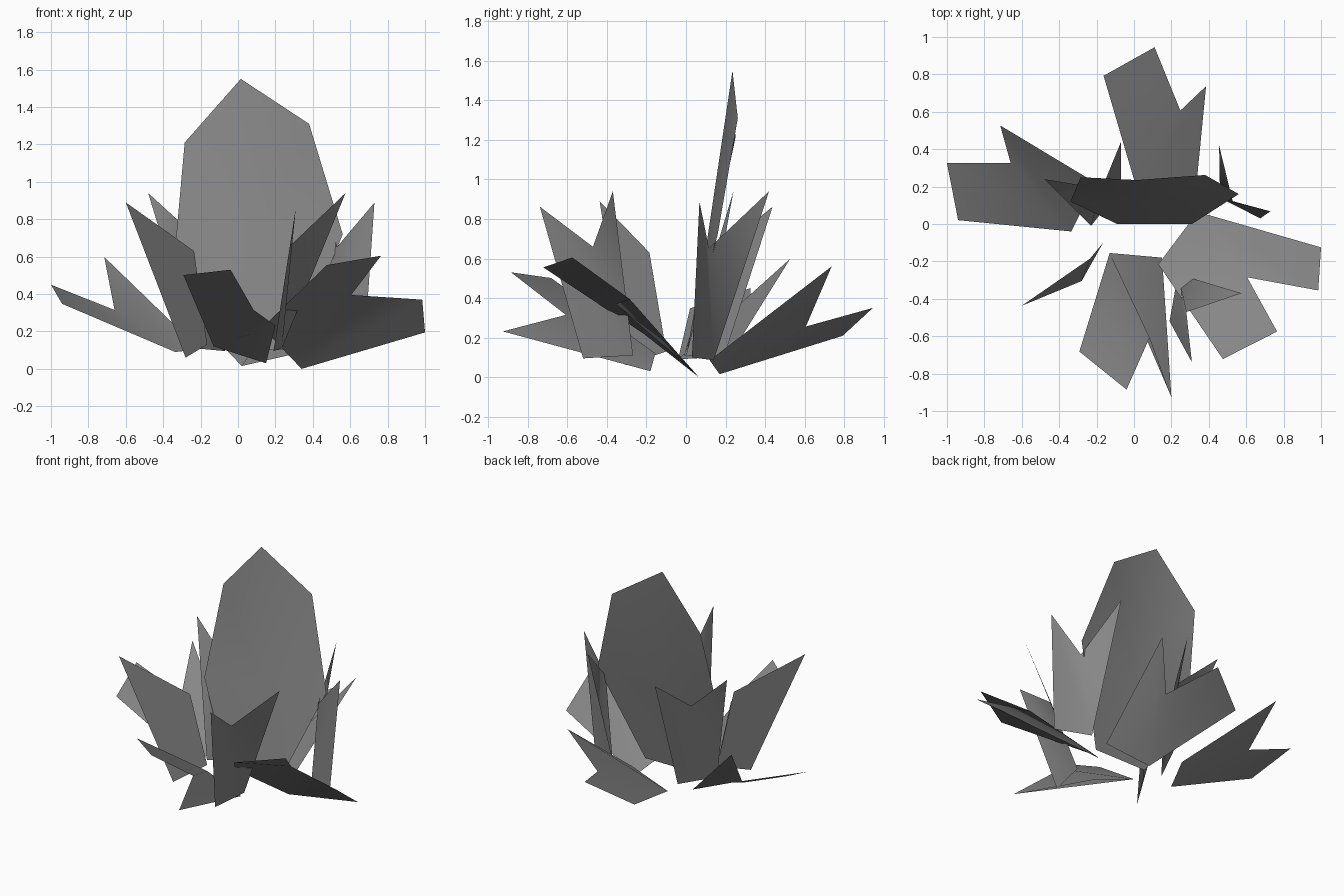
import bpy
from mathutils import Vector

default_cube = bpy.data.objects.get("Cube")
if default_cube:
    bpy.data.objects.remove(default_cube, do_unlink=True)

# One matte grey for the whole plant
leaf_grey = bpy.data.materials.new("leaf_grey")
leaf_grey.use_nodes = True
grey = (0.24, 0.24, 0.24, 1)
leaf_grey.diffuse_color = grey
leaf_grey.node_tree.nodes["Principled BSDF"].inputs["Base Color"].default_value = grey


def make_leaf(name, points, faces):
    """Create one thin leaf whose folds are shaded smoothly."""
    mesh = bpy.data.meshes.new(name)
    mesh.from_pydata([tuple(point) for point in points], [], faces)
    mesh.materials.append(leaf_grey)
    for polygon in mesh.polygons:
        polygon.use_smooth = True
    mesh.update()
    leaf = bpy.data.objects.new(name, mesh)
    bpy.context.collection.objects.link(leaf)


def place_leaf(name, profile, faces, base_start, base_end, tip):
    """Lay a leaf profile (across, along, lift) on the plane of its base and tip."""
    origin = Vector(base_start)
    across = Vector(base_end) - origin
    along = Vector(tip) - origin
    lift = across.cross(along).normalized()
    points = [origin + across * u + along * v + lift * w for u, v, w in profile]
    make_leaf(name, points, faces)


# Low spreading leaves: one blunt lobe, a notch and one raised pointed lobe
SPREADING = [(0, 0, 0), (-.82, .75, 0), (0, 1, 0), (.57, .6, 0), (1.1, .89, .19), (1, 0, 0)]
SPREADING_FACES = [(0, 3, 2, 1), (0, 5, 4, 3)]
place_leaf("back_spreading_leaf", SPREADING, SPREADING_FACES,
           (.02, .17, .015), (.325, .12, .085), (.11, .945, .35))
place_leaf("right_spreading_leaf", SPREADING, SPREADING_FACES,
           (-.335, -.04, .09), (-.205, .22, .105), (-1, .325, .45))
place_leaf("front_spreading_leaf", SPREADING, SPREADING_FACES,
           (-.13, -.155, .12), (.15, -.18, .03), (-.04, -.885, .53))

# Upright leaves with two pointed tips, folded from the notch to the base
UPRIGHT = [(0, 0, 0), (1, 0, 0), (1.61, .86, .16), (.64, .605, .145), (0, 1, 0)]
UPRIGHT_FACES = [(0, 1, 2, 3), (0, 3, 4)]
place_leaf("front_left_upright_leaf", UPRIGHT, UPRIGHT_FACES,
           (.235, -.268, .11), (.19, -.52, .095), (.575, -.37, .94))
place_leaf("back_right_upright_leaf", UPRIGHT, UPRIGHT_FACES,
           (-.23, -.01, .11), (-.07, .19, .095), (-.48, .24, .94))
place_leaf("back_left_upright_leaf", UPRIGHT, UPRIGHT_FACES,
           (.46, .14, .085), (.675, .03, .1), (.455, .42, .94))

# Tall leaf in the centre, cupped backwards around a middle point
rim = [(-.09, 0, .1), (.31, 0, .1), (.56, .16, .72), (.38, .262, 1.31),
       (.015, .235, 1.55), (-.285, .25, 1.21), (-.34, .12, .6)]
middle = (.09, .105, .68)
make_leaf("tall_centre_leaf", rim + [middle],
          [(i, (i + 1) % len(rim), len(rim)) for i in range(len(rim))])

# Broad leaf with two blunt lobes on the left
make_leaf("left_broad_leaf",
          [(.34, .065, 0), (1, -.125, .195), (.985, -.355, .37), (.605, -.285, .395),
           (.765, -.575, .605), (.475, -.722, .555), (.13, -.215, .22)],
          [(0, 1, 2, 3), (0, 3, 6), (3, 4, 5, 6)])

# Plain leaf with a slanted top at the front right
make_leaf("front_right_slanted_leaf",
          [(-.28, -.305, .06), (-.165, -.1, .13), (-.235, -.185, .63), (-.6, -.437, .89)],
          [(0, 1, 2, 3)])
